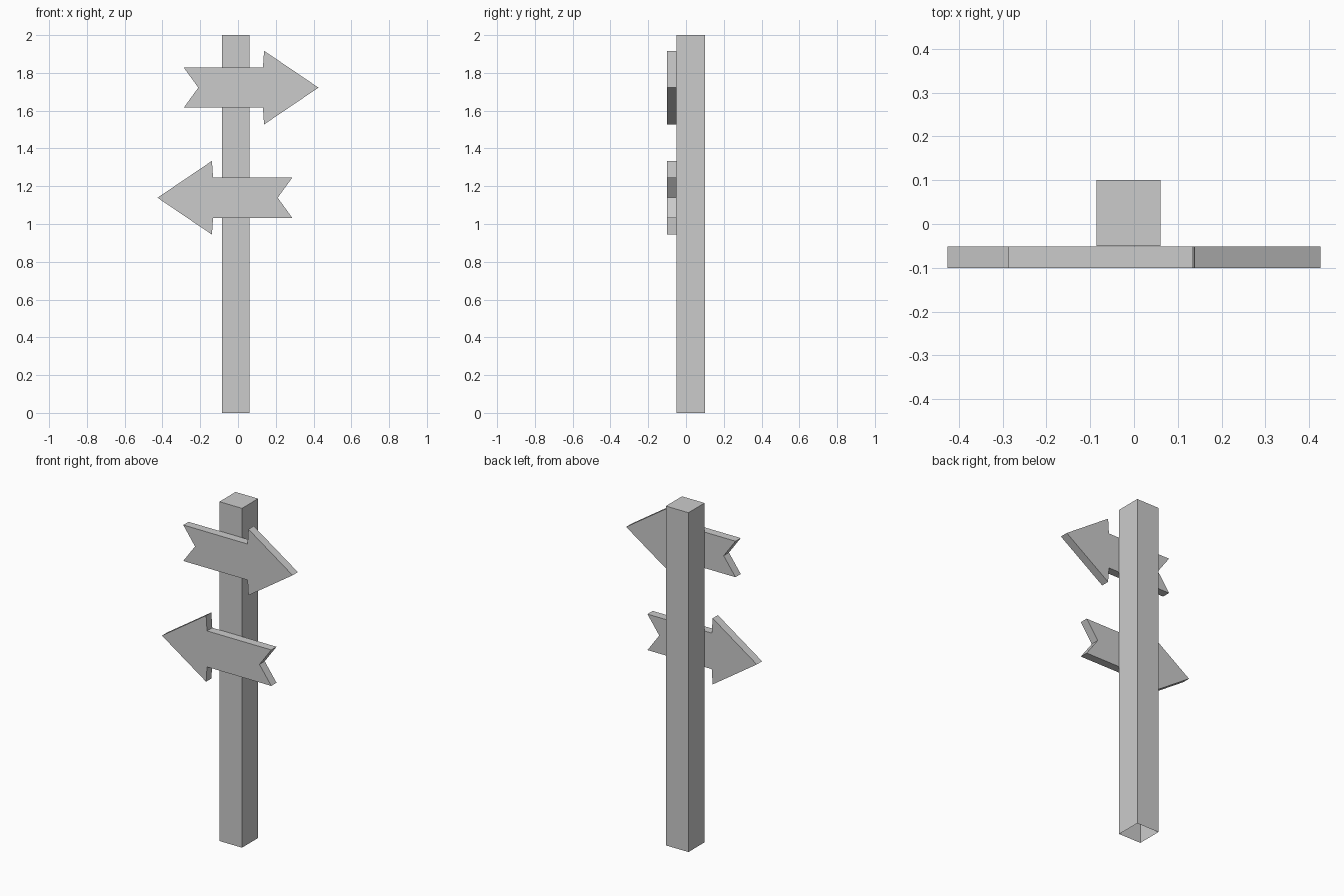
import bpy
import bmesh

if "Cube" in bpy.data.objects:
    bpy.data.objects.remove(bpy.data.objects["Cube"])


def make_object(name, bm):
    bmesh.ops.recalc_face_normals(bm, faces=bm.faces[:])
    mesh = bpy.data.meshes.new(name)
    bm.to_mesh(mesh)
    bm.free()
    obj = bpy.data.objects.new(name, mesh)
    bpy.context.collection.objects.link(obj)
    return obj


# Square post, slightly off centre, open at the bottom
bm = bmesh.new()
bmesh.ops.create_cube(bm, size=1)
for v in bm.verts:
    v.co = (v.co.x * 0.147 - 0.0125, v.co.y * 0.15 + 0.025, v.co.z * 2 + 1)
bm.normal_update()
bmesh.ops.delete(bm, geom=[f for f in bm.faces if f.normal.z < -0.5], context='FACES_ONLY')
bm.normal_update()
mesh = bpy.data.meshes.new("post")
bm.to_mesh(mesh)
bm.free()
bpy.context.collection.objects.link(bpy.data.objects.new("post", mesh))

# Upper half of the arrow outline, from the tip to the tail notch
HALF = [(0.426, 0), (0.138, 0.195), (0.132, 0.106), (-0.287, 0.106), (-0.21, 0)]
OUTLINE = HALF + [(x, -z) for x, z in HALF[-2:0:-1]]


def arrow_sign(name, z0, direction):
    bm = bmesh.new()
    verts = [bm.verts.new((direction * x, -0.1, z + z0)) for x, z in OUTLINE]
    face = bm.faces.new(verts)
    ext = bmesh.ops.extrude_face_region(bm, geom=[face], use_keep_orig=True)
    moved = [g for g in ext["geom"] if isinstance(g, bmesh.types.BMVert)]
    bmesh.ops.translate(bm, verts=moved, vec=(0, 0.049, 0))
    return make_object(name, bm)


# Two arrow boards pointing opposite ways
arrow_sign("upper_arrow_board", 1.722, 1)
arrow_sign("lower_arrow_board", 1.139, -1)
